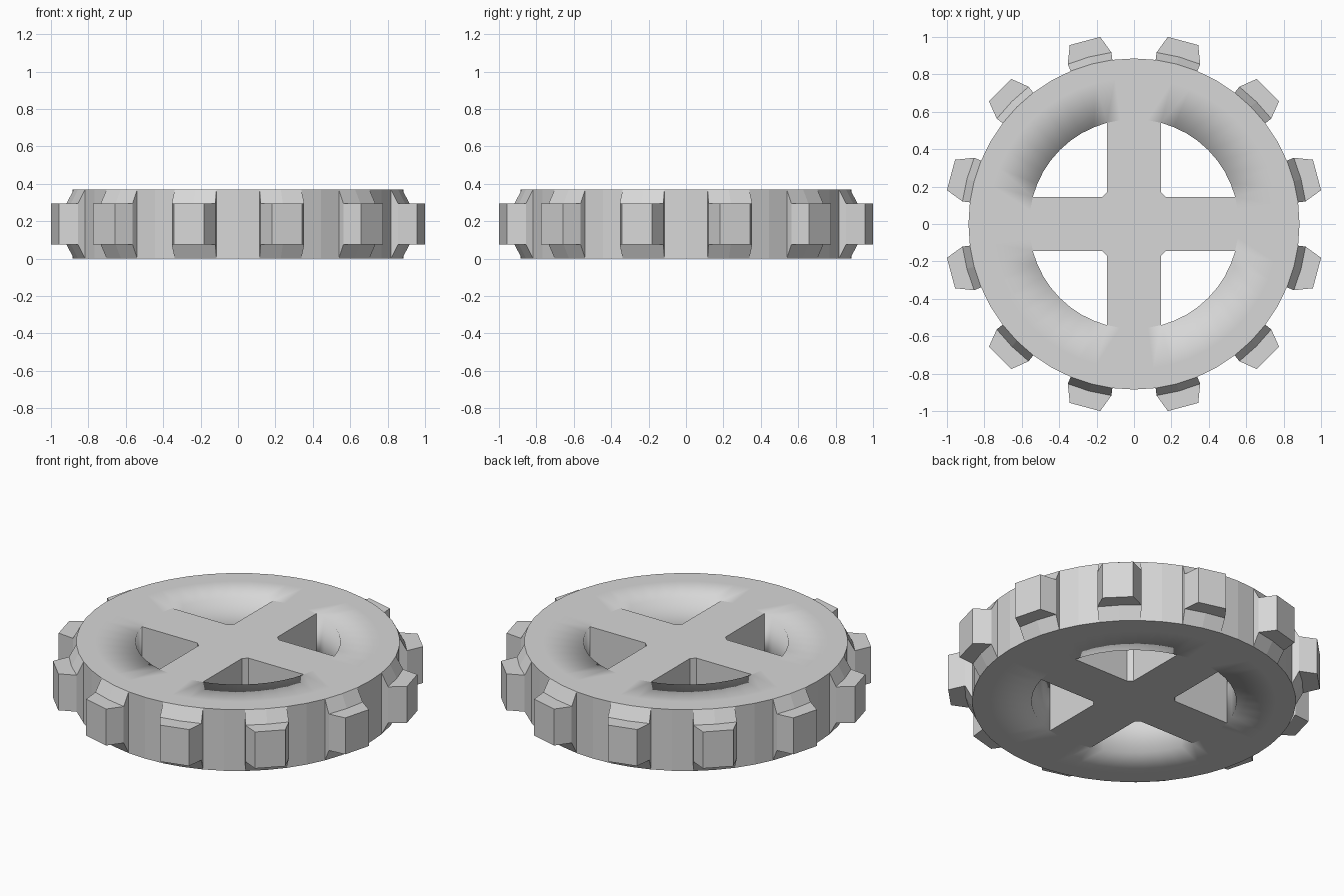
import bpy
import bmesh
from math import cos, sin, tau, radians

cube = bpy.data.objects.get("Cube")
if cube:
    bpy.data.objects.remove(cube, do_unlink=True)

HEIGHT = 0.37
MID = HEIGHT / 2
R_OUT, R_FLAT, R_IN = 0.885, 0.78, 0.56
SEGS = 48

grey = bpy.data.materials.new("light_grey")
grey.use_nodes = True
grey.diffuse_color = (0.68, 0.68, 0.68, 1)
grey.node_tree.nodes["Principled BSDF"].inputs["Base Color"].default_value = (0.68, 0.68, 0.68, 1)


def finish(bm, name):
    bmesh.ops.recalc_face_normals(bm, faces=bm.faces)
    mesh = bpy.data.meshes.new(name)
    bm.to_mesh(mesh)
    bm.free()
    mesh.materials.append(grey)
    obj = bpy.data.objects.new(name, mesh)
    bpy.context.collection.objects.link(obj)
    return obj


def polar(r, a, z):
    return (r * cos(a), r * sin(a), z)


# Rim: flat ring, smooth over the inner lip, open where spokes and teeth join
section = [(R_OUT, 0), (R_OUT, HEIGHT), (R_FLAT, HEIGHT), (R_IN, HEIGHT), (R_IN, 0), (R_FLAT, 0)]
OUTER_WALL, INNER_WALL = 0, 3
bm = bmesh.new()
rings = [[bm.verts.new(polar(r, tau * i / SEGS, z)) for r, z in section] for i in range(SEGS)]
for i in range(SEGS):
    a, b = rings[i], rings[(i + 1) % SEGS]
    for k in range(len(section)):
        at_tooth = k == OUTER_WALL and i % 4 in (1, 2)
        at_spoke = k == INNER_WALL and i % 12 in (0, 1, 10, 11)
        if at_tooth or at_spoke:
            continue
        m = (k + 1) % len(section)
        f = bm.faces.new((a[k], b[k], b[m], a[m]))
        f.smooth = k in (2, 3, 4)
finish(bm, "rim")

# Spokes: one extruded cross with curved ends and small corner chamfers
half, cut = R_IN * sin(radians(15)), 0.025
outline = []
for c, s in ((1, 0), (0, 1), (-1, 0), (0, -1)):
    arm = [polar(R_IN, t * tau / SEGS, 0)[:2] for t in range(-2, 3)]
    arm += [(half + cut, half), (half, half + cut)]
    outline += [(x * c - y * s, x * s + y * c) for x, y in arm]
bm = bmesh.new()
base = bm.faces.new([bm.verts.new((x, y, 0)) for x, y in outline])
top = bmesh.ops.extrude_face_region(bm, geom=[base], use_keep_orig=True)
bmesh.ops.translate(bm, vec=(0, 0, HEIGHT),
                    verts=[v for v in top["geom"] if isinstance(v, bmesh.types.BMVert)])
hidden_ends = [f for f in bm.faces if all(abs(v.co.xy.length - R_IN) < 0.001 for v in f.verts)]
bmesh.ops.delete(bm, geom=hidden_ends, context="FACES_ONLY")
finish(bm, "cross_spokes")

# Teeth: tapered blocks growing out of the rim (mid radius, corner radius, half angle, half height)
stations = [(R_OUT, R_OUT, radians(7.5), MID),
            (0.925, 0.925, radians(7.5), 0.11),
            (1.013, 1.0165, radians(4.75), 0.11)]
for t in range(12):
    mid_angle = tau * (t + 0.5) / 12
    bm = bmesh.new()
    loops = []
    for r_mid, r_corner, spread, h in stations:
        points = [(r_corner, -spread), (r_mid, 0), (r_corner, spread)]
        loop = [polar(r, mid_angle + d, MID + h) for r, d in points]
        loop += [polar(r, mid_angle + d, MID - h) for r, d in reversed(points)]
        loops.append([bm.verts.new(p) for p in loop])
    for lo, hi in zip(loops, loops[1:]):
        for k in range(6):
            m = (k + 1) % 6
            bm.faces.new((lo[k], lo[m], hi[m], hi[k]))
    bm.faces.new(loops[-1])
    finish(bm, f"tooth_{t + 1}")
